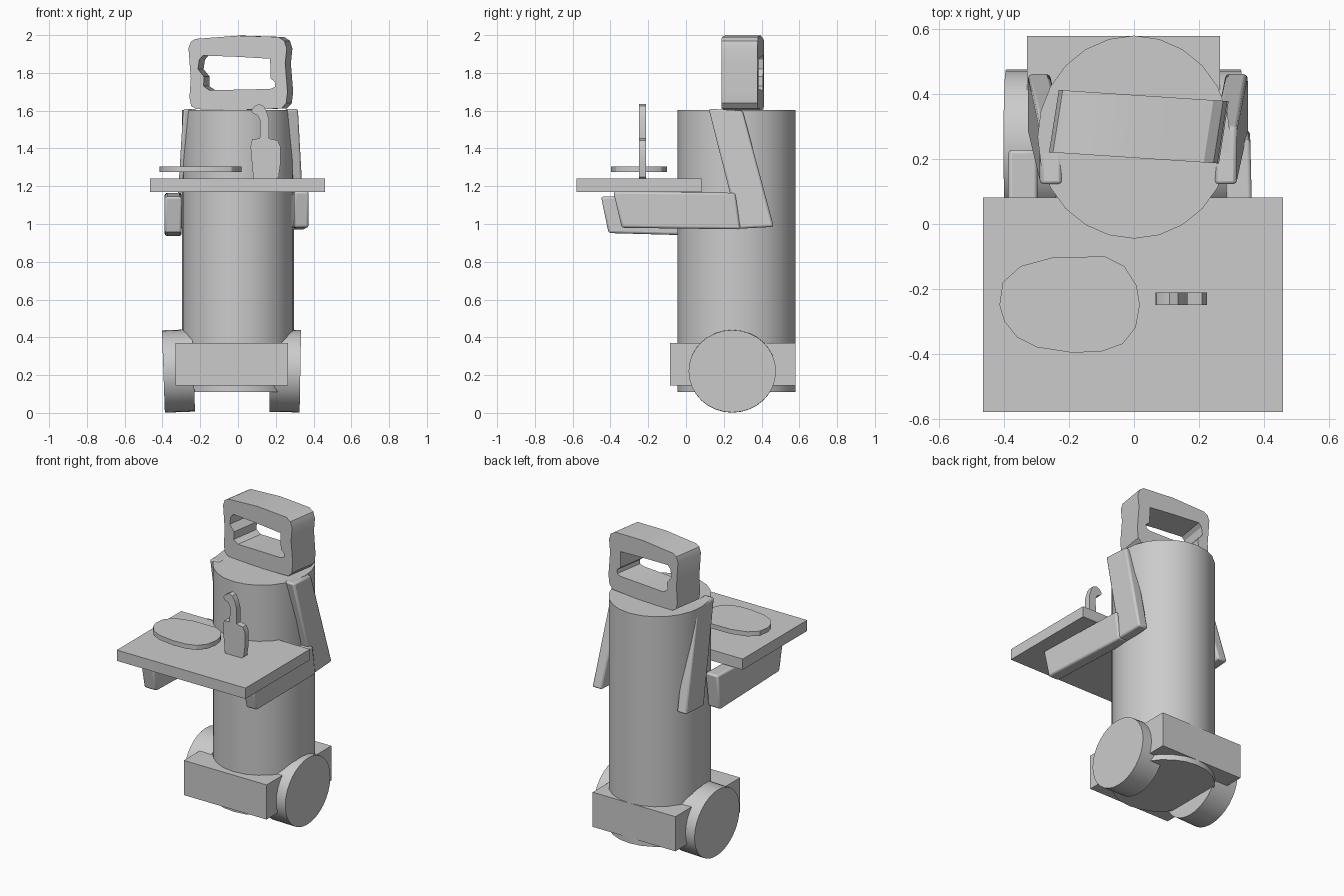
import bpy, bmesh, math
from mathutils import Matrix, Vector

if "Cube" in bpy.data.objects:
    bpy.data.objects.remove(bpy.data.objects["Cube"], do_unlink=True)

grey = bpy.data.materials.new("plain grey")
grey.use_nodes = True
grey.diffuse_color = (0.6, 0.6, 0.6, 1)
grey.node_tree.nodes["Principled BSDF"].inputs["Base Color"].default_value = (0.6, 0.6, 0.6, 1)


def finish(name, bm, smooth=True, bevel=0):
    bmesh.ops.recalc_face_normals(bm, faces=bm.faces)
    mesh = bpy.data.meshes.new(name)
    bm.to_mesh(mesh)
    bm.free()
    mesh.materials.append(grey)
    ob = bpy.data.objects.new(name, mesh)
    bpy.context.collection.objects.link(ob)
    if bevel:
        mod = ob.modifiers.new("soft edges", 'BEVEL')
        mod.width, mod.segments = bevel, 2
    if smooth:
        bpy.ops.object.select_all(action='DESELECT')
        ob.select_set(True)
        bpy.context.view_layer.objects.active = ob
        bpy.ops.object.shade_smooth_by_angle(angle=math.radians(30))
    return ob


def box(name, low, high):
    bm = bmesh.new()
    low, high = Vector(low), Vector(high)
    size = Matrix.Diagonal((high - low).to_4d())
    size[3][3] = 1
    bmesh.ops.create_cube(bm, size=1, matrix=Matrix.Translation((low + high) / 2) @ size)
    return finish(name, bm, smooth=False)


def cylinder(name, radius, depth, sides, matrix):
    bm = bmesh.new()
    bmesh.ops.create_cone(bm, cap_ends=True, segments=sides, radius1=radius,
                          radius2=radius, depth=depth, matrix=matrix)
    return finish(name, bm)


def prism(name, loops, place, sweep, bevel=0):
    """Fill outlines (later loops are holes), place them in space and sweep them."""
    bm = bmesh.new()
    for loop in loops:
        verts = [bm.verts.new(place(*p)) for p in loop]
        for a, b in zip(verts, verts[1:] + verts[:1]):
            bm.edges.new((a, b))
    if len(loops) == 1:
        bm.faces.new(verts)
    else:
        bmesh.ops.triangle_fill(bm, edges=bm.edges[:], use_beauty=True)
    cap = bmesh.ops.extrude_face_region(bm, geom=bm.faces[:], use_keep_orig=True)
    bmesh.ops.translate(bm, vec=sweep,
                        verts=[g for g in cap["geom"] if isinstance(g, bmesh.types.BMVert)])
    return finish(name, bm, bevel=bevel)


# Body and base
cylinder("body", 0.313, 1.495, 24,
         Matrix.Translation((0, 0.268, 0.857)) @ Matrix.Diagonal((0.95, 1, 1, 1)))
box("base", (-0.33, -0.085, 0.145), (0.265, 0.58, 0.37))

# Wheels, leaning slightly
for name, x, lean in (("right_wheel", -0.315, 88), ("left_wheel", 0.25, 91)):
    cylinder(name, 0.218, 0.16, 32, Matrix.Translation((x, 0.245, 0.222))
             @ Matrix.Rotation(math.radians(lean), 4, 'Y') @ Matrix.Diagonal((1, 1.06, 1, 1)))

# Hollow frame head, turned slightly
outer = [(-.262, 1.93), (-.25, 1.965), (-.225, 1.98), (0, 1.997), (.215, 1.99), (.245, 1.97),
         (.258, 1.93), (.25, 1.85), (.262, 1.7), (.255, 1.64), (.23, 1.612), (0, 1.603),
         (-.22, 1.608), (-.248, 1.625), (-.257, 1.67), (-.25, 1.77)]
inner = [(-.205, 1.87), (-.185, 1.892), (0, 1.885), (.17, 1.875), (.173, 1.77), (.198, 1.75),
         (.195, 1.725), (.17, 1.715), (-.15, 1.708), (-.182, 1.73), (-.18, 1.78), (-.212, 1.82)]
prism("head_frame", [outer, inner], lambda x, z: (x, 0.204 - 0.066 * x, z), (0.03, 0.192, 0))

# Serving tray with a plate and a bottle
box("tray", (-0.465, -0.58, 1.17), (0.46, 0.082, 1.24))
plate = [(-.415, -.25), (-.405, -.18), (-.35, -.13), (-.25, -.103), (-.09, -.1), (-.03, -.13),
         (.008, -.19), (.018, -.25), (.005, -.32), (-.035, -.37), (-.1, -.393), (-.19, -.397),
         (-.3, -.38), (-.36, -.35), (-.4, -.3)]
prism("plate", [plate], lambda x, y: (x, y, 1.275), (0, 0, 0.03))
bottle = [(.082, 1.23), (.19, 1.23), (.215, 1.25), (.225, 1.32), (.225, 1.41), (.21, 1.443),
          (.165, 1.452), (.165, 1.55), (.15, 1.6), (.135, 1.625), (.11, 1.635), (.085, 1.622),
          (.07, 1.6), (.08, 1.585), (.105, 1.575), (.117, 1.55), (.115, 1.452), (.075, 1.45),
          (.066, 1.41)]
prism("bottle", [bottle], lambda x, z: (x, -0.25, z), (0, 0.038, 0))

# Arms: slabs cut from a side profile, spreading outward
upper = [(.12, 1.61), (.3, 1.6), (.465, .985), (.28, .975)]
left_fore = [(-.385, 1.172), (-.34, .98), (.29, .972), (.26, 1.165)]
right_fore = [(-.45, 1.145), (-.41, .952), (.2, .935), (.23, 1.165)]
prism("left_upper_arm", [upper], lambda y, z: (.247 + .055 * (1.61 - z), y, z), (.07, 0, 0), .012)
prism("right_upper_arm", [upper], lambda y, z: (-.29 - .06 * (1.61 - z), y, z), (.07, 0, 0), .012)
prism("left_forearm", [left_fore], lambda y, z: (.287 - .025 * y, y, z), (.078, 0, 0), .012)
prism("right_forearm", [right_fore], lambda y, z: (-.388, y, z), (.09, 0, 0), .012)
